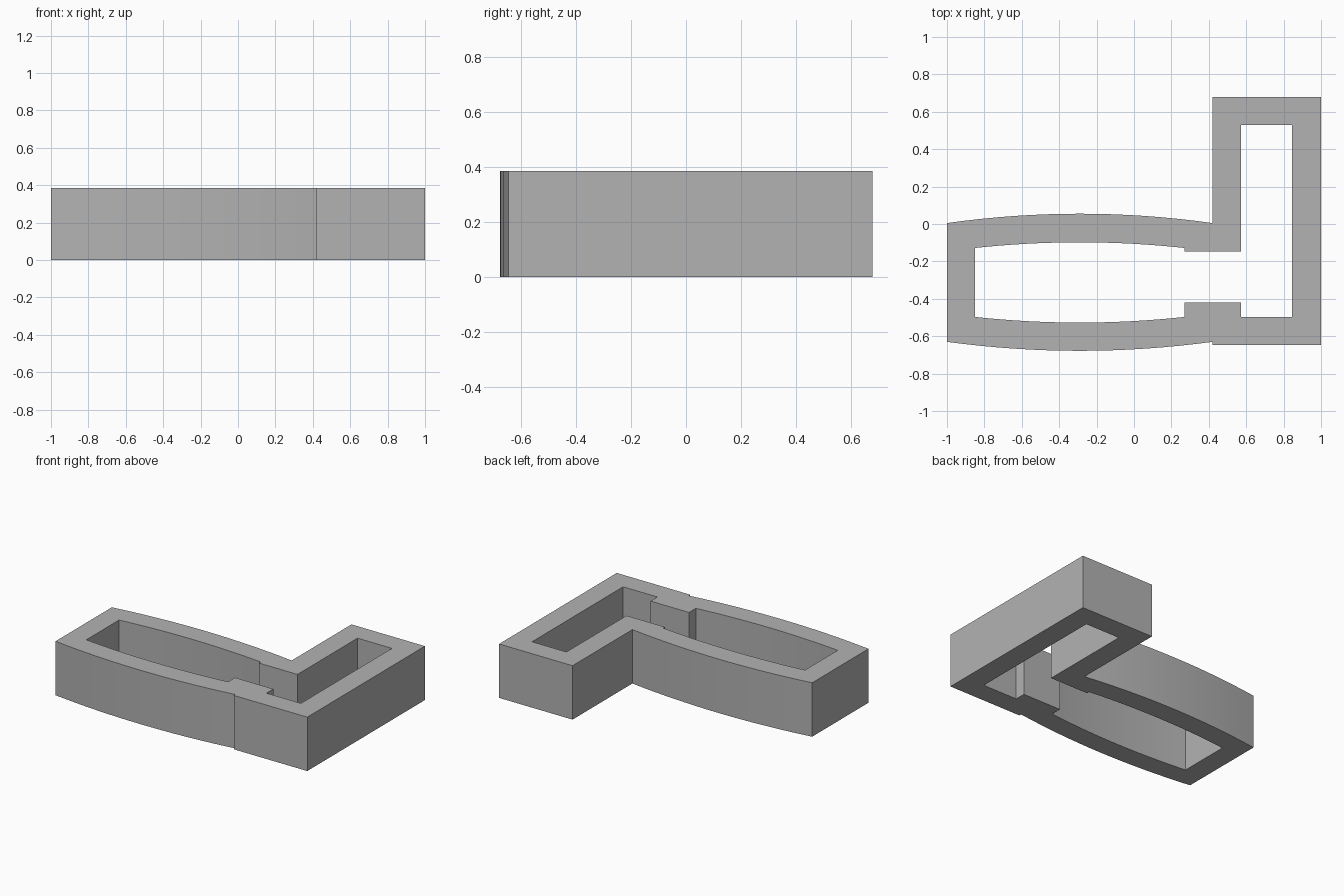
import bpy, bmesh
from mathutils import Vector

cube = bpy.data.objects.get("Cube")
if cube:
    bpy.data.objects.remove(cube, do_unlink=True)

HEIGHT = 0.385
SEGMENTS = 16


def bowed(x0, x1, y, rise):
    """Points of a shallow arc from x0 to x1, bowing by rise in y."""
    pts = []
    for i in range(SEGMENTS + 1):
        t = i / SEGMENTS
        pts.append((x0 + (x1 - x0) * t, y + rise * 4 * t * (1 - t)))
    return pts


# Outer outline: bowed long wing and square-cornered side wing
outer = bowed(-1, 0.42, -0.63, -0.048)
outer += [(0.42, -0.647), (1, -0.647), (1, 0.68), (0.42, 0.68)]
outer += bowed(0.42, -1, 0.005, 0.05)

# Inner outline: two rooms joined by a narrowed passage
inner = bowed(-0.85, 0.27, -0.497, -0.03)
inner += [(0.27, -0.42), (0.573, -0.42), (0.573, -0.497), (0.845, -0.497),
          (0.845, 0.53), (0.573, 0.53), (0.573, -0.148), (0.27, -0.148)]
inner += bowed(0.27, -0.85, -0.128, 0.03)

# Wall plan filled between the outlines, then raised to full height
bm = bmesh.new()
edges = []
for loop in (outer, inner):
    verts = [bm.verts.new((x, y, 0)) for x, y in loop]
    edges += [bm.edges.new((a, b)) for a, b in zip(verts, verts[1:] + verts[:1])]
bmesh.ops.triangle_fill(bm, edges=edges, use_beauty=True, normal=Vector((0, 0, 1)))
raised = bmesh.ops.extrude_face_region(bm, geom=bm.faces[:], use_keep_orig=True)
top = [g for g in raised["geom"] if isinstance(g, bmesh.types.BMVert)]
bmesh.ops.translate(bm, verts=top, vec=(0, 0, HEIGHT))
bmesh.ops.recalc_face_normals(bm, faces=bm.faces[:])
mesh = bpy.data.meshes.new("building_walls")
bm.to_mesh(mesh)
bm.free()
walls = bpy.data.objects.new("building_walls", mesh)
bpy.context.collection.objects.link(walls)

# Plain grey
grey = bpy.data.materials.new("plain_grey")
grey.use_nodes = True
color = (0.45, 0.45, 0.45, 1)
grey.diffuse_color = color
grey.node_tree.nodes["Principled BSDF"].inputs["Base Color"].default_value = color
mesh.materials.append(grey)

# Smooth the bowed walls, keep the corners sharp
bpy.context.view_layer.objects.active = walls
walls.select_set(True)
bpy.ops.object.shade_smooth_by_angle(angle=0.35)
